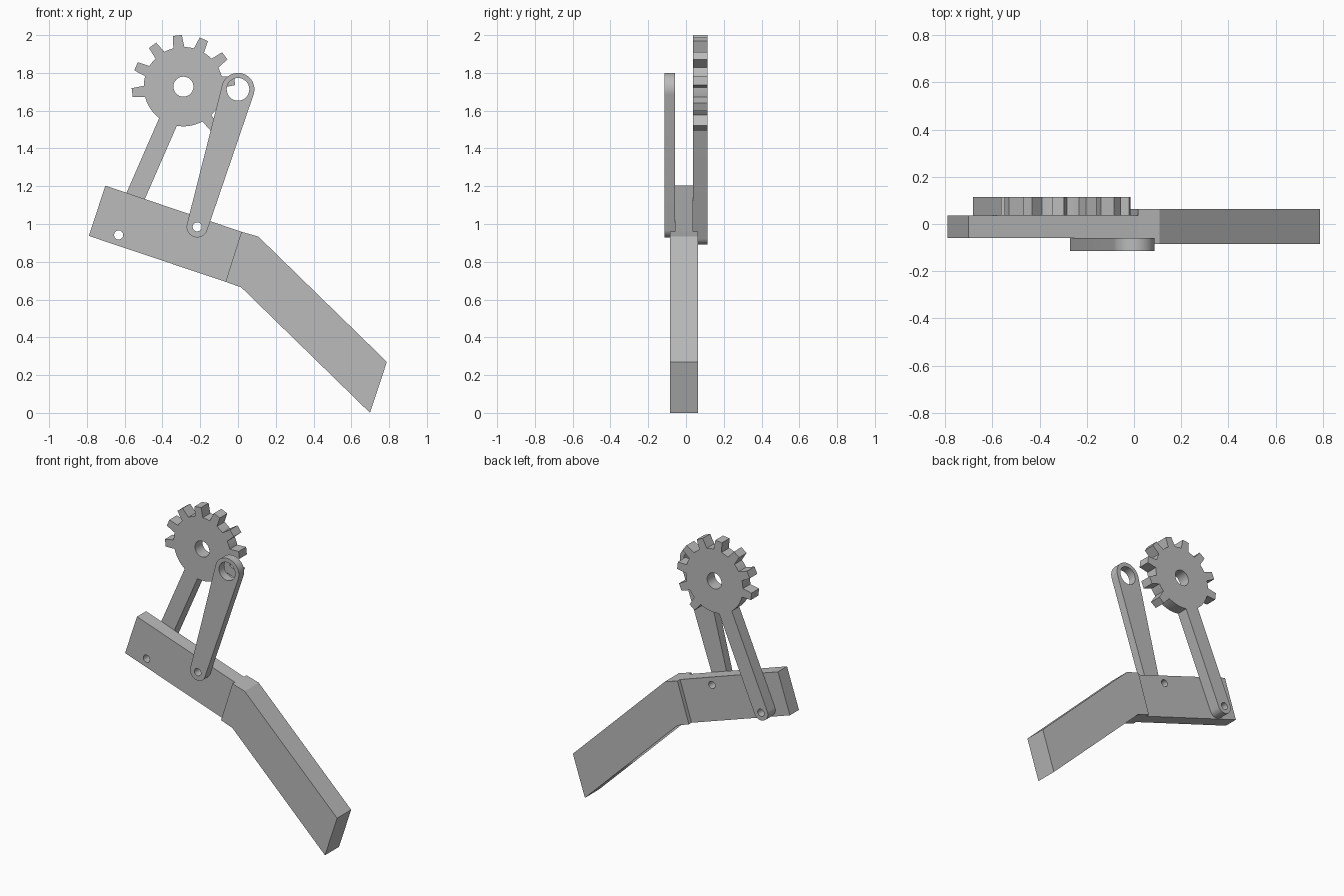
import bpy
import bmesh
from math import radians, degrees, sin, cos, asin, atan2, hypot

cube = bpy.data.objects.get("Cube")
if cube:
    bpy.data.objects.remove(cube, do_unlink=True)

grey = bpy.data.materials.new("plain_grey")
grey.use_nodes = True
GREY = (0.5, 0.5, 0.5, 1)
grey.diffuse_color = GREY
grey.node_tree.nodes["Principled BSDF"].inputs["Base Color"].default_value = GREY


def polar(centre, r, deg):
    a = radians(deg)
    return (centre[0] + r * cos(a), centre[1] + r * sin(a))


def arc(centre, r, start, end, steps=24):
    return [polar(centre, r, start + (end - start) * i / steps) for i in range(steps + 1)]


def circle(centre, r, steps=32):
    return arc(centre, r, 0, 360, steps)[:-1]


def plate(name, y_front, y_back, outline, holes=()):
    """Flat x-z outline with holes, given thickness along y."""
    bm = bmesh.new()
    for loop in (outline, *holes):
        verts = [bm.verts.new((x, y_front, z)) for x, z in loop]
        for i, v in enumerate(verts):
            bm.edges.new((v, verts[i - 1]))
    bmesh.ops.triangle_fill(bm, edges=bm.edges[:], use_beauty=True)
    out = bmesh.ops.extrude_face_region(bm, geom=bm.faces[:], use_keep_orig=True)
    moved = [g for g in out["geom"] if isinstance(g, bmesh.types.BMVert)]
    bmesh.ops.translate(bm, verts=moved, vec=(0, y_back - y_front, 0))
    bmesh.ops.recalc_face_normals(bm, faces=bm.faces[:])
    mesh = bpy.data.meshes.new(name)
    bm.to_mesh(mesh)
    bm.free()
    mesh.materials.append(grey)
    obj = bpy.data.objects.new(name, mesh)
    bpy.context.collection.objects.link(obj)
    bpy.ops.object.select_all(action="DESELECT")
    obj.select_set(True)
    bpy.context.view_layer.objects.active = obj
    bpy.ops.object.shade_smooth_by_angle(angle=radians(25))
    return obj


# Shared pivots
rear_pivot, front_pivot = (-0.632, 0.942), (-0.216, 0.985)
gear_centre, link_top = (-0.289, 1.727), (0.0, 1.713)
PIN = 0.024

# Upper block with two pin holes
seam_top, seam_bottom = (0.018, 0.959), (-0.066, 0.694)
plate("upper_block", -0.059, 0.036,
      [(-0.702, 1.203), (-0.79, 0.937), seam_bottom, seam_top],
      [circle(rear_pivot, PIN), circle(front_pivot, PIN)])

# Wider bent lower beam
plate("lower_beam", -0.084, 0.064,
      [seam_top, seam_bottom, (0.018, 0.664), (0.699, 0.0), (0.788, 0.27), (0.108, 0.933)])

# Tapered front link
r_low, r_top = 0.056, 0.087
dx, dz = link_top[0] - front_pivot[0], link_top[1] - front_pivot[1]
lean = degrees(atan2(dz, dx))
taper = degrees(asin((r_top - r_low) / hypot(dx, dz)))
side = 90 + taper
plate("front_link", -0.115, -0.059,
      arc(link_top, r_top, lean - side, lean + side)
      + arc(front_pivot, r_low, lean + side, lean + 360 - side),
      [circle(link_top, 0.06), circle(front_pivot, PIN)])

# Partly toothed gear joined to its swing arm
ROOT, TIP, ARM = 0.21, 0.274, 0.051
down = degrees(atan2(rear_pivot[1] - gear_centre[1], rear_pivot[0] - gear_centre[0]))
neck = degrees(asin(ARM / ROOT))
outline = arc(gear_centre, ROOT, down + neck, -64, 8)
for k in range(9):
    mid = -53.3 + 30 * k
    outline += [polar(gear_centre, r, mid + a)
                for r, a in ((ROOT, -8), (TIP, -5), (TIP, 5), (ROOT, 8))]
    if k < 8:
        outline += arc(gear_centre, ROOT, mid + 11, mid + 19, 2)
outline += arc(gear_centre, ROOT, mid + 11, down + 360 - neck, 8)
outline += arc(rear_pivot, ARM, down + 270, down + 450)
plate("gear_arm", 0.036, 0.115, outline,
      [circle(gear_centre, 0.053), circle(rear_pivot, PIN)])
